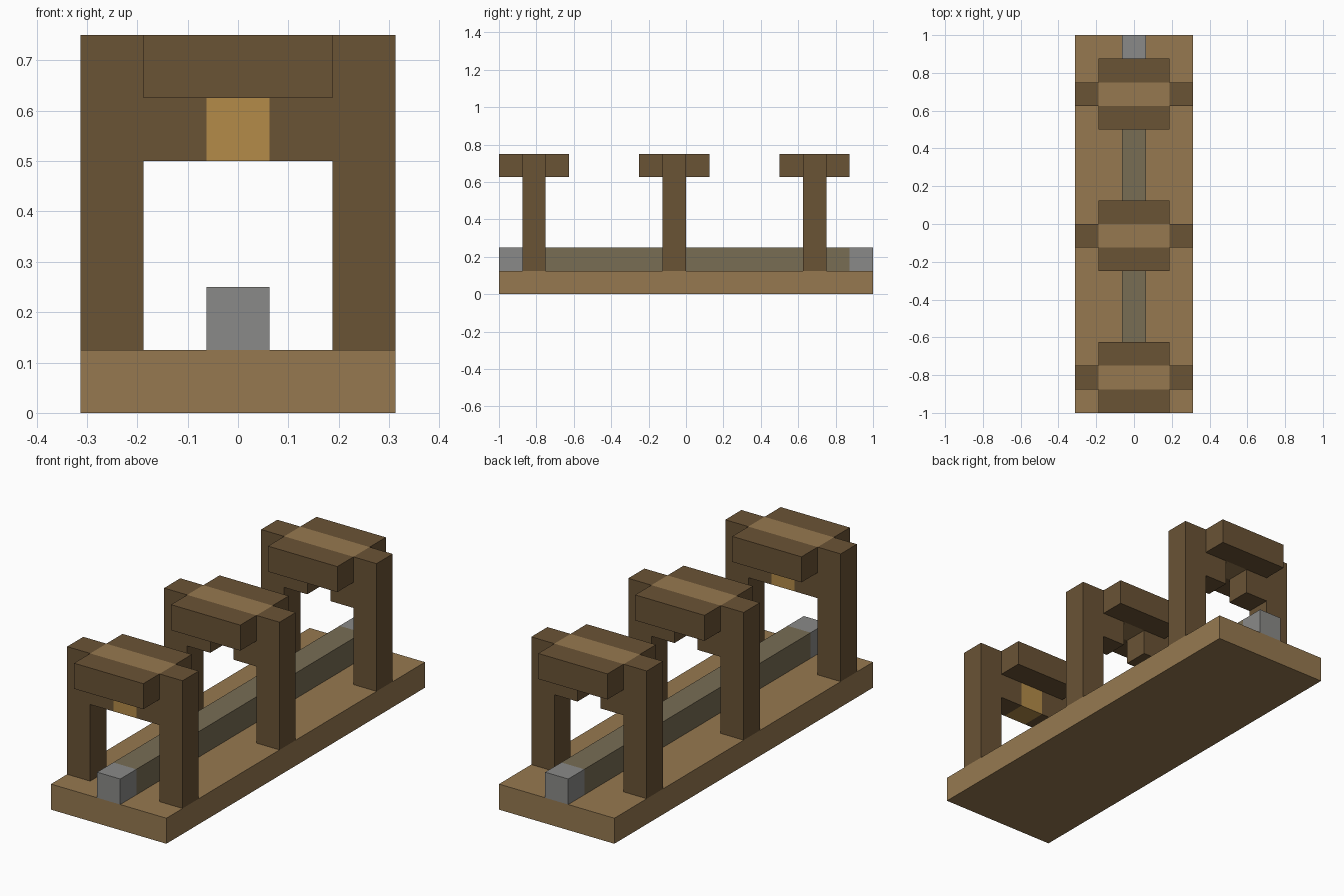
import bpy
import bmesh

cube = bpy.data.objects.get("Cube")
if cube:
    bpy.data.objects.remove(cube, do_unlink=True)

U = 0.125  # one block unit


def linear(c):
    c /= 255
    return c / 12.92 if c <= 0.04045 else ((c + 0.055) / 1.055) ** 2.4


def material(name, *rgb):
    color = (*[linear(c) for c in rgb], 1)
    mat = bpy.data.materials.new(name)
    mat.use_nodes = True
    mat.diffuse_color = color
    mat.node_tree.nodes["Principled BSDF"].inputs["Base Color"].default_value = color
    return mat


light_wood = material("light wood", 150, 121, 80)
dark_wood = material("dark wood", 106, 83, 53)
ochre = material("ochre", 179, 139, 72)
grey = material("grey stone", 138, 138, 136)
weathered = material("weathered stone", 120, 109, 84)


def box(name, mat, x, y, z):
    """Box spanning the given (low, high) ranges, in block units."""
    bm = bmesh.new()
    bmesh.ops.create_cube(bm, size=1)
    for v in bm.verts:
        v.co = [U * (r[0] if c < 0 else r[1]) for c, r in zip(v.co, (x, y, z))]
    mesh = bpy.data.meshes.new(name)
    bm.to_mesh(mesh)
    bm.free()
    mesh.materials.append(mat)
    obj = bpy.data.objects.new(name, mesh)
    bpy.context.collection.objects.link(obj)
    return obj


def mirrored_box(name, mat, x, y, z):
    box("left_" + name, mat, x, y, z)
    box("right_" + name, mat, (-x[1], -x[0]), y, z)


# Base plank and the rail along it, with plain grey ends
box("base", light_wood, (-2.5, 2.5), (-8, 8), (0, 1))
rail_x, rail_z = (-0.5, 0.5), (1, 2)
box("rail_front_end", grey, rail_x, (-8, -7), rail_z)
box("rail_middle", weathered, rail_x, (-7, 7), rail_z)
box("rail_back_end", grey, rail_x, (7, 8), rail_z)

# Three arches: posts, brackets with a central gap, and a wide cap
for label, y in (("front", -7), ("middle", -1), ("back", 5)):
    span = (y, y + 1)
    mirrored_box(label + "_post", dark_wood, (1.5, 2.5), span, (1, 6))
    mirrored_box(label + "_bracket", dark_wood, (0.5, 1.5), span, (4, 5))
    cap_x, cap_z = (-1.5, 1.5), (5, 6)
    box(label + "_cap_beam", light_wood, cap_x, span, cap_z)
    box(label + "_cap_front_edge", dark_wood, cap_x, (y - 1, y), cap_z)
    box(label + "_cap_back_edge", dark_wood, cap_x, (y + 1, y + 2), cap_z)

# Ochre block filling the gap of the front arch
box("front_keystone", ochre, (-0.5, 0.5), (-7, -6), (4, 5))
